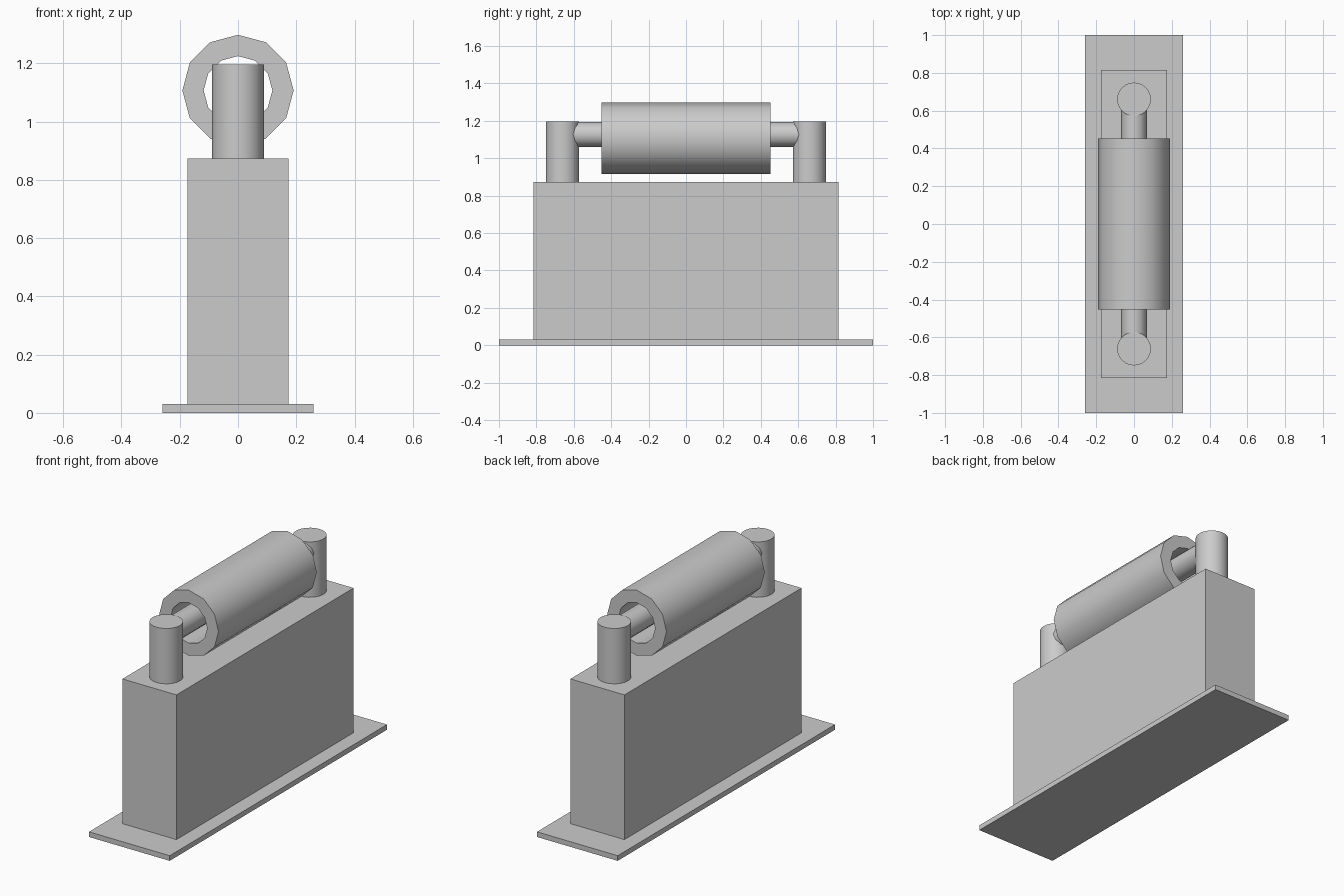
import bpy, bmesh, math
from mathutils import Matrix

cube = bpy.data.objects.get("Cube")
if cube:
    bpy.data.objects.remove(cube, do_unlink=True)

GREY = (0.6, 0.6, 0.6, 1)
grey = bpy.data.materials.new("plain grey")
grey.use_nodes = True
grey.diffuse_color = GREY
grey.node_tree.nodes["Principled BSDF"].inputs["Base Color"].default_value = GREY


def finish(name, bm, location, smooth=False):
    bmesh.ops.recalc_face_normals(bm, faces=bm.faces)
    mesh = bpy.data.meshes.new(name)
    bm.to_mesh(mesh)
    bm.free()
    mesh.materials.append(grey)
    obj = bpy.data.objects.new(name, mesh)
    obj.location = location
    bpy.context.collection.objects.link(obj)
    if smooth:
        bpy.ops.object.select_all(action="DESELECT")
        obj.select_set(True)
        bpy.context.view_layer.objects.active = obj
        bpy.ops.object.shade_smooth_by_angle(angle=math.radians(35))
    return obj


def box(name, size, bottom):
    bm = bmesh.new()
    bmesh.ops.create_cube(bm, size=1, matrix=Matrix.Diagonal((*size, 1)))
    finish(name, bm, (0, 0, bottom + size[2] / 2))


def cylinder(name, radius, length, sides, location, along_y=False):
    bm = bmesh.new()
    turn = Matrix.Rotation(math.pi / 2, 4, "X") if along_y else Matrix()
    bmesh.ops.create_cone(bm, cap_ends=True, segments=sides, radius1=radius,
                          radius2=radius, depth=length, matrix=turn)
    finish(name, bm, location, smooth=True)


def tube(name, outer, inner, length, sides, location):
    # Spin a rectangular wall section around the y axis
    bm = bmesh.new()
    half = length / 2
    section = [(outer, -half), (outer, half), (inner, half), (inner, -half)]
    verts = [bm.verts.new((0, y, r)) for r, y in section]
    edges = [bm.edges.new((verts[i], verts[(i + 1) % 4])) for i in range(4)]
    bmesh.ops.spin(bm, geom=verts + edges, cent=(0, 0, 0), axis=(0, 1, 0),
                   angle=math.tau, steps=sides)
    bmesh.ops.remove_doubles(bm, verts=bm.verts, dist=0.0001)
    finish(name, bm, location, smooth=True)


# Stand
box("base_plate", (0.52, 2, 0.03), 0)
box("body_block", (0.348, 1.63, 0.845), 0.028)

# Posts carrying the rod
for side, y in (("front", -0.66), ("back", 0.66)):
    cylinder(side + "_post", 0.089, 0.325, 24, (0, y, 1.033))

# Rod with the loose roll hanging on it
cylinder("rod", 0.068, 1.32, 12, (0, 0, 1.127), along_y=True)
tube("roll", 0.191, 0.118, 0.905, 12, (0, 0, 1.107))
